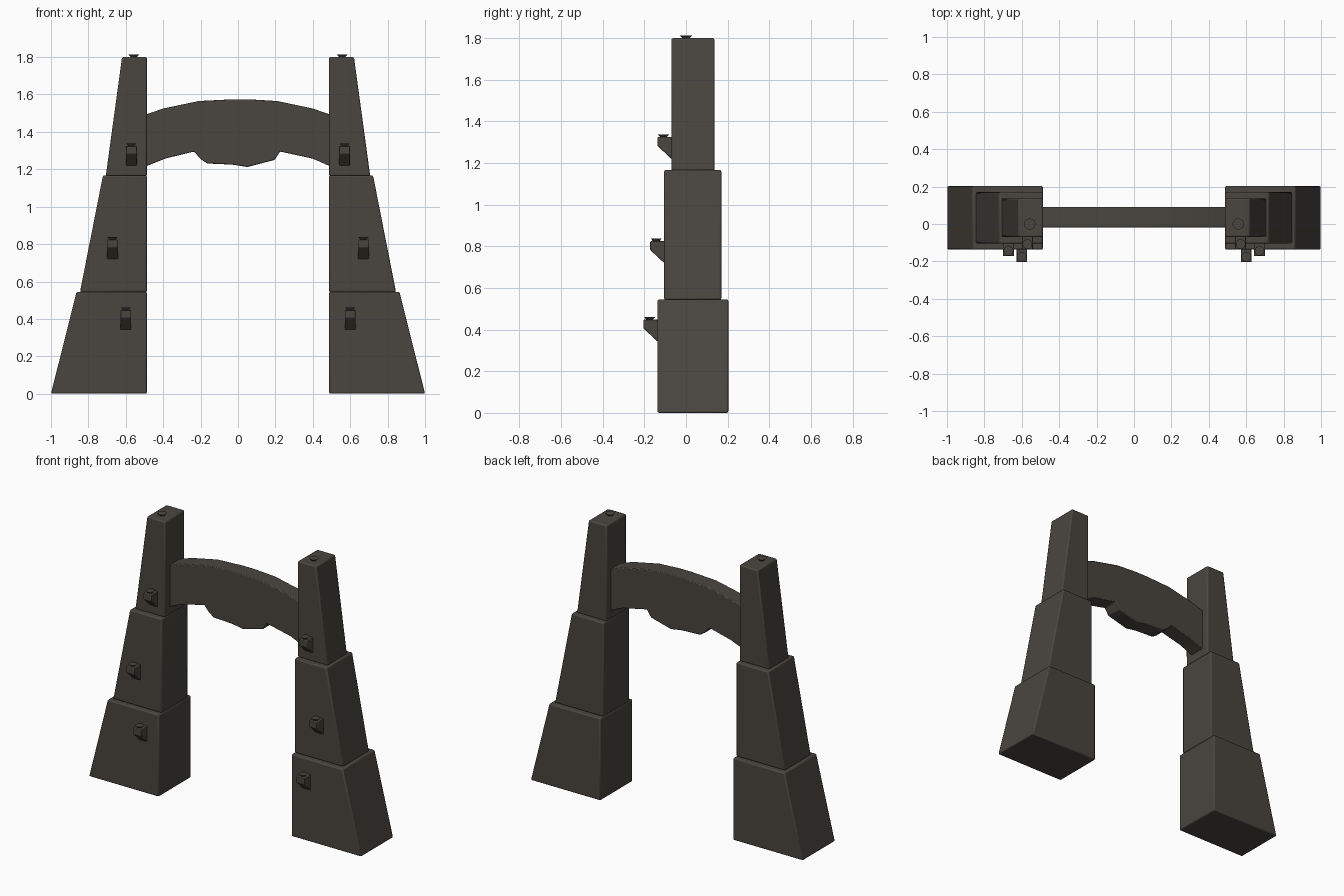
import bpy, bmesh, math

if "Cube" in bpy.data.objects:
    bpy.data.objects.remove(bpy.data.objects["Cube"])

stone = bpy.data.materials.new("dark stone")
stone.diffuse_color = (0.068, 0.060, 0.050, 1)
stone.use_nodes = True
stone.node_tree.nodes["Principled BSDF"].inputs["Base Color"].default_value = stone.diffuse_color


def finish(name, bm, bevel=0.0):
    bmesh.ops.recalc_face_normals(bm, faces=bm.faces)
    me = bpy.data.meshes.new(name)
    bm.to_mesh(me)
    bm.free()
    me.materials.append(stone)
    ob = bpy.data.objects.new(name, me)
    bpy.context.collection.objects.link(ob)
    if bevel:
        m = ob.modifiers.new("Bevel", "BEVEL")
        m.width, m.segments = bevel, 2
        m.limit_method, m.angle_limit = "ANGLE", math.radians(30)
    bpy.context.view_layer.objects.active = ob
    ob.select_set(True)
    bpy.ops.object.shade_smooth_by_angle(angle=math.radians(35))
    ob.select_set(False)
    return ob


def prism(name, pts, place, a, b, bevel=0.0):
    """Extrude a 2D profile from a to b; place(p, q, t) gives the 3D point."""
    bm = bmesh.new()
    r0 = [bm.verts.new(place(p, q, a)) for p, q in pts]
    r1 = [bm.verts.new(place(p, q, b)) for p, q in pts]
    bm.faces.new(r0)
    bm.faces.new(r1[::-1])
    for i in range(len(pts)):
        j = (i + 1) % len(pts)
        bm.faces.new((r0[i], r0[j], r1[j], r1[i]))
    return finish(name, bm, bevel)


def lamp(name, x, y, z, r, h):
    bm = bmesh.new()
    bmesh.ops.create_cone(bm, cap_ends=True, segments=16, radius1=r * 0.5, radius2=r, depth=h)
    bmesh.ops.translate(bm, verts=bm.verts, vec=(x, y, z + h / 2))
    return finish(name, bm)


# Tower tiers: z0, z1, outer x at bottom, outer x at top, y front, y back
TIERS = [("lower", 0.0, 0.545, 1.0, 0.863, -0.137, 0.203),
         ("middle", 0.543, 1.167, 0.845, 0.722, -0.105, 0.17),
         ("upper", 1.163, 1.80, 0.707, 0.62, -0.07, 0.137)]
# Lamp brackets: x centre, wall y, top z
BRACKETS = [("lower", 0.60, -0.137, 0.448),
            ("middle", 0.671, -0.105, 0.825),
            ("upper", 0.57, -0.07, 1.325)]

for s, side in ((-1, "left"), (1, "right")):
    for n, z0, z1, xb, xt, y0, y1 in TIERS:
        prism(f"{side}_{n}_tower", [(0.487, z0), (xb, z0), (xt, z1), (0.487, z1)],
              lambda p, q, t: (s * p, t, q), y0, y1, 0.008)
    for n, x, wy, zt in BRACKETS:
        prof = [(wy + 0.01, zt), (wy - 0.067, zt), (wy - 0.067, zt - 0.042),
                (wy, zt - 0.105), (wy + 0.01, zt - 0.105)]
        prism(f"{side}_{n}_bracket", prof, lambda p, q, t: (t, p, q),
              s * x - 0.029, s * x + 0.029, 0.004)
        lamp(f"{side}_{n}_lamp", s * x, wy - 0.038, zt - 0.003, 0.026, 0.015)
    # lamp on the tower top
    lamp(f"{side}_top_lamp", s * 0.557, 0.0, 1.798, 0.03, 0.016)

# Arched beam with a rough hanging centre
ARCH = [(-0.50, 1.49), (-0.40, 1.525), (-0.21, 1.565), (-0.03, 1.574), (0.06, 1.574),
        (0.21, 1.565), (0.40, 1.525), (0.50, 1.49),
        (0.50, 1.213), (0.40, 1.257), (0.225, 1.295), (0.195, 1.25), (0.05, 1.212),
        (-0.03, 1.225), (-0.165, 1.231), (-0.20, 1.255), (-0.235, 1.295),
        (-0.39, 1.257), (-0.50, 1.213)]
prism("arch_beam", ARCH, lambda p, q, t: (p, t, q), -0.02, 0.09, 0.005)
